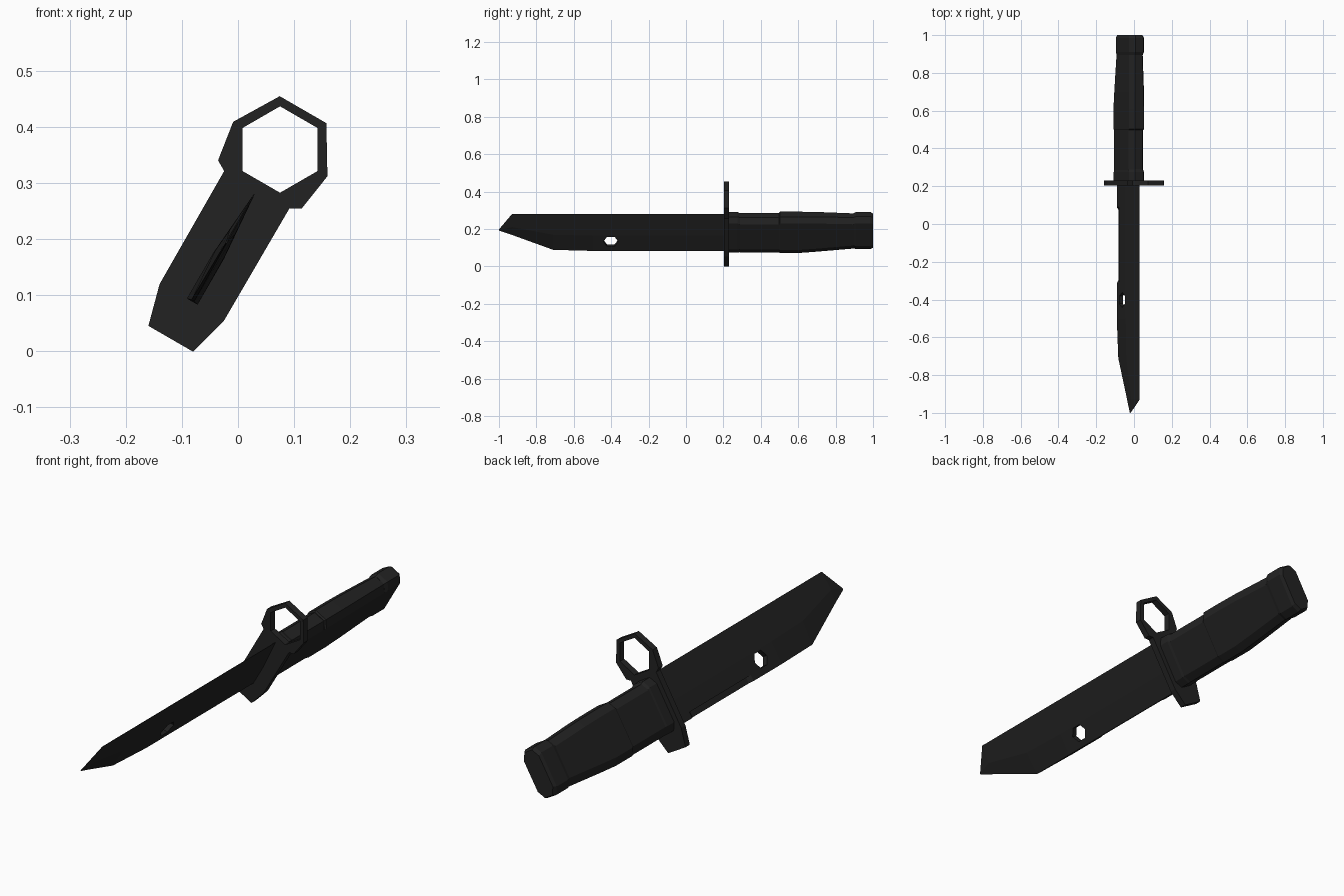
import bpy, bmesh, math

if "Cube" in bpy.data.objects:
    bpy.data.objects.remove(bpy.data.objects["Cube"])

TILT = math.radians(30)            # whole knife leans 30 degrees about its length
OFFSET = (-0.0996, 0, 0.0575)

black = bpy.data.materials.new("matte black")
black.diffuse_color = (0.016, 0.016, 0.016, 1)
black.use_nodes = True
black.node_tree.nodes["Principled BSDF"].inputs["Base Color"].default_value = black.diffuse_color


def loft(name, sections):
    """Skin a list of (y, [(u, v), ...]) sections and cap both ends."""
    bm = bmesh.new()
    rings = [[bm.verts.new((u, y, v)) for u, v in pts] for y, pts in sections]
    n = len(rings[0])
    for a, b in zip(rings, rings[1:]):
        for i in range(n):
            j = (i + 1) % n
            bm.faces.new((a[i], a[j], b[j], b[i]))
    bm.faces.new(rings[0])
    bm.faces.new(rings[-1])
    bmesh.ops.recalc_face_normals(bm, faces=bm.faces)
    me = bpy.data.meshes.new(name)
    bm.to_mesh(me)
    bm.free()
    me.materials.append(black)
    ob = bpy.data.objects.new(name, me)
    bpy.context.collection.objects.link(ob)
    ob.location = OFFSET
    ob.rotation_euler = (0, TILT, 0)
    return ob


def cut(ob, cutter):
    bpy.context.view_layer.update()
    m = ob.modifiers.new("cut", 'BOOLEAN')
    m.operation = 'DIFFERENCE'
    m.solver = 'EXACT'
    m.object = cutter
    bpy.context.view_layer.objects.active = ob
    bpy.ops.object.modifier_apply(modifier=m.name)
    bpy.data.objects.remove(cutter)


def mirrored(half):
    return half + [(-u, v) for u, v in reversed(half)]


# Blade: wedge section, sharp upper edge, thick spine, clipped point
def blade_section(y, top, mid, low, t_mid, t_low):
    return y, mirrored([(t_low, low), (t_mid, mid), (0.0008, top)])


blade = loft("blade", [
    blade_section(0.215, 0.257, 0.13, 0.036, 0.011, 0.011),
    blade_section(-0.50, 0.257, 0.13, 0.036, 0.011, 0.011),
    blade_section(-0.71, 0.257, 0.135, 0.038, 0.010, 0.003),
    blade_section(-0.93, 0.257, 0.18, 0.129, 0.006, 0.0015),
    blade_section(-1.0, 0.162, 0.159, 0.156, 0.0015, 0.0008),
])

# Hexagonal hole through the blade
HY, HV = -0.402, 0.093
hexagon = [(HY - 0.04, HV), (HY - 0.02, HV - 0.03), (HY + 0.02, HV - 0.03),
           (HY + 0.04, HV), (HY + 0.02, HV + 0.03), (HY - 0.02, HV + 0.03)]
hole = loft("hole_cutter", [(0, [(-0.05, HV), (-0.05, HV)] * 3),
                            (1, [(0.05, HV)] * 6)])
for k, (y, v) in enumerate(hexagon):
    hole.data.vertices[k].co = (-0.05, y, v)
    hole.data.vertices[k + 6].co = (0.05, y, v)
bm = bmesh.new()
bm.from_mesh(hole.data)
bmesh.ops.recalc_face_normals(bm, faces=bm.faces)
bm.to_mesh(hole.data)
bm.free()
cut(blade, hole)

# Step cut along one side of the spine
cut(blade, loft("spine_cutter", [
    (-0.315, [(-0.05, 0.0), (-0.012, 0.0), (-0.012, 0.061), (-0.05, 0.061)]),
    (-0.295, [(-0.05, 0.0), (0.0, 0.0), (0.0, 0.061), (-0.05, 0.061)]),
    (0.075, [(-0.05, 0.0), (0.0, 0.0), (0.0, 0.061), (-0.05, 0.061)]),
    (0.09, [(-0.05, 0.0), (-0.012, 0.0), (-0.012, 0.061), (-0.05, 0.061)]),
]))

# Guard plate with muzzle ring
outline = mirrored([(0.046, -0.0405), (0.066, 0.034), (0.067, 0.266),
                    (0.086, 0.277), (0.097, 0.35), (0.048, 0.431)])
guard = loft("guard", [(0.203, outline), (0.231, outline)])
ring = [(0.077 * math.cos(math.radians(60 * i)),
         0.349 + 0.077 * math.sin(math.radians(60 * i))) for i in range(6)]
cut(guard, loft("ring_cutter", [(0.1, ring), (0.3, ring)]))


# Handle: octagonal sections
def octagon(y, a, top, low, c=0.020, d=0.030):
    return y, mirrored([(a - c, low), (a, low + d), (a, top - d), (a - c, top)])


loft("collar", [octagon(0.23, 0.046, 0.255, 0.034),
                octagon(0.275, 0.046, 0.255, 0.034),
                octagon(0.29, 0.043, 0.249, 0.036)])
loft("front_grip", [octagon(0.285, 0.044, 0.249, 0.035),
                    octagon(0.50, 0.044, 0.249, 0.035)])
loft("rear_grip", [octagon(0.497, 0.044, 0.251, 0.034),
                   octagon(0.503, 0.047, 0.256, 0.033),
                   octagon(0.61, 0.047, 0.256, 0.033),
                   octagon(0.70, 0.046, 0.255, 0.040),
                   octagon(0.905, 0.042, 0.248, 0.058)])
loft("pommel", [octagon(0.895, 0.042, 0.249, 0.058),
                octagon(0.91, 0.045, 0.256, 0.055),
                octagon(0.985, 0.045, 0.256, 0.055),
                octagon(1.0, 0.040, 0.249, 0.061)])
